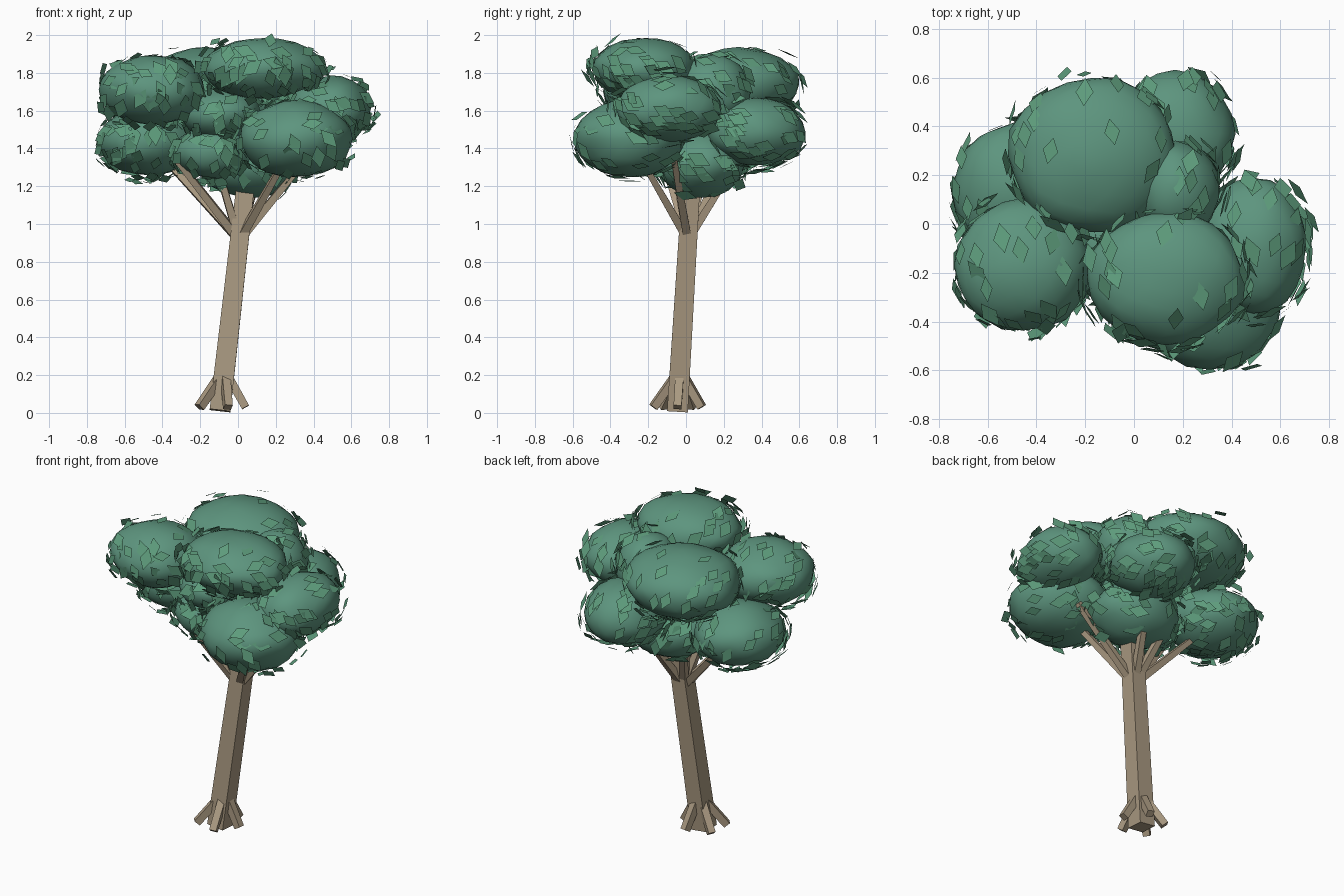
import bpy, bmesh, random
from math import radians, cos, sin
from mathutils import Vector, Matrix, noise

if "Cube" in bpy.data.objects:
    bpy.data.objects.remove(bpy.data.objects["Cube"])

random.seed(7)

def mat(name, col):
    m = bpy.data.materials.new(name)
    m.diffuse_color = (*col, 1)
    m.use_nodes = True
    m.node_tree.nodes["Principled BSDF"].inputs["Base Color"].default_value = m.diffuse_color
    return m

BARK = mat("bark", (0.40, 0.32, 0.22))
CROWN = mat("foliage", (0.11, 0.30, 0.21))
LEAF = mat("leaf", (0.11, 0.33, 0.20))

def finish(bm, name, m, smooth=False):
    me = bpy.data.meshes.new(name)
    bm.to_mesh(me)
    bm.free()
    for p in me.polygons:
        p.use_smooth = smooth
    me.materials.append(m)
    ob = bpy.data.objects.new(name, me)
    bpy.context.collection.objects.link(ob)
    return ob

def stick(name, a, b, wa, wb, side=Vector((1, 0, 0))):
    """Square tapered beam from a to b."""
    a, b = Vector(a), Vector(b)
    d = (b - a).normalized()
    u = (side - d * side.dot(d)).normalized()
    v = d.cross(u)
    bm = bmesh.new()
    rings = []
    for p, w in ((a, wa), (b, wb)):
        rings.append([bm.verts.new(p + (u * i + v * j) * w / 2)
                      for i, j in ((1, 1), (-1, 1), (-1, -1), (1, -1))])
    lo, hi = rings
    for i in range(4):
        j = (i + 1) % 4
        bm.faces.new((lo[i], lo[j], hi[j], hi[i]))
    bm.faces.new(lo[::-1])
    bm.faces.new(hi)
    return finish(bm, name, BARK)

# Leaning square trunk
base, top = Vector((-0.095, -0.045, 0.012)), Vector((0.045, 0.03, 1.25))
stick("trunk", base, top, 0.11, 0.095)

# Five splayed roots
for k in range(5):
    a = radians(72 * k)
    out = Vector((cos(a), sin(a), 0))
    start = base.lerp(top, 0.15) + out * 0.02
    tip = Vector((base.x, base.y, 0.03)) + out * 0.135
    stick(f"root_{k + 1}", start, tip, 0.045, 0.042, Vector((-sin(a), cos(a), 0)))

# Foliage lobes: centre, radii
lobes = [
    ((-0.45, -0.17, 1.71), (0.28, 0.265, 0.18)),
    ((-0.17, 0.28, 1.74), (0.34, 0.32, 0.19)),
    ((0.13, -0.22, 1.825), (0.32, 0.27, 0.16)),
    ((0.49, -0.09, 1.61), (0.22, 0.28, 0.17)),
    ((0.31, -0.30, 1.45), (0.30, 0.29, 0.20)),
    ((-0.48, 0.14, 1.44), (0.26, 0.27, 0.18)),
    ((-0.13, -0.08, 1.38), (0.21, 0.20, 0.14)),
    ((0.17, 0.37, 1.49), (0.24, 0.26, 0.18)),
    ((0.06, 0.08, 1.32), (0.27, 0.23, 0.18)),
    ((0.17, 0.14, 1.70), (0.18, 0.20, 0.19)),
    ((-0.09, -0.08, 1.58), (0.21, 0.24, 0.14)),
]
lobes = [(Vector(c), Vector(r)) for c, r in lobes]
for n, (c, r) in enumerate(lobes):
    bm = bmesh.new()
    bmesh.ops.create_icosphere(bm, subdivisions=3, radius=1)
    for v in bm.verts:
        v.co *= 1.01 + 0.07 * noise.noise(v.co * 1.6 + Vector((n * 7.3, 0, 0)))
    bmesh.ops.transform(bm, verts=bm.verts,
                        matrix=Matrix.Translation(c) @ Matrix.Diagonal((*r, 1)))
    finish(bm, f"foliage_lobe_{n + 1}", CROWN, True)

# Branches reaching from the trunk into the crown
for n, i in enumerate((0, 1, 3, 4, 5, 6, 7)):
    c = lobes[i][0].copy()
    c.z = min(c.z, 1.5)
    start = base.lerp(top, 0.73)
    stick(f"branch_{n + 1}", start, start.lerp(c, 0.75), 0.045, 0.03)

# Diamond leaves scattered loosely over the exposed lobe surfaces
def covered(p):
    return any(sum(((p[k] - c[k]) / r[k]) ** 2 for k in range(3)) < 0.97 for c, r in lobes)

bm = bmesh.new()
count = 0
while count < 680:
    c, r = random.choice(lobes)
    d = Vector([random.gauss(0, 1) for _ in range(3)]).normalized()
    if d.z > 0.5 and random.random() < 0.6:
        continue
    nrm = Vector([d[k] / r[k] for k in range(3)]).normalized()
    p = c + Vector([d[k] * r[k] for k in range(3)]) + nrm * random.uniform(0.0, 0.045)
    if covered(p) or not 1.15 < p.z < 1.98 or abs(p.x) > 0.74 or abs(p.y) > 0.62:
        continue
    nrm = (nrm + Vector([random.uniform(-0.25, 0.25) for _ in range(3)])).normalized()
    ref = Vector((random.uniform(-0.3, 0.3), 1, -0.5))
    u = (ref - nrm * ref.dot(nrm)).normalized()
    w = nrm.cross(u)
    s = random.uniform(0.85, 1.15)
    bm.faces.new([bm.verts.new(p + o) for o in
                  (u * 0.06 * s, w * 0.035 * s, -u * 0.06 * s, -w * 0.035 * s)])
    count += 1
finish(bm, "leaves", LEAF)
